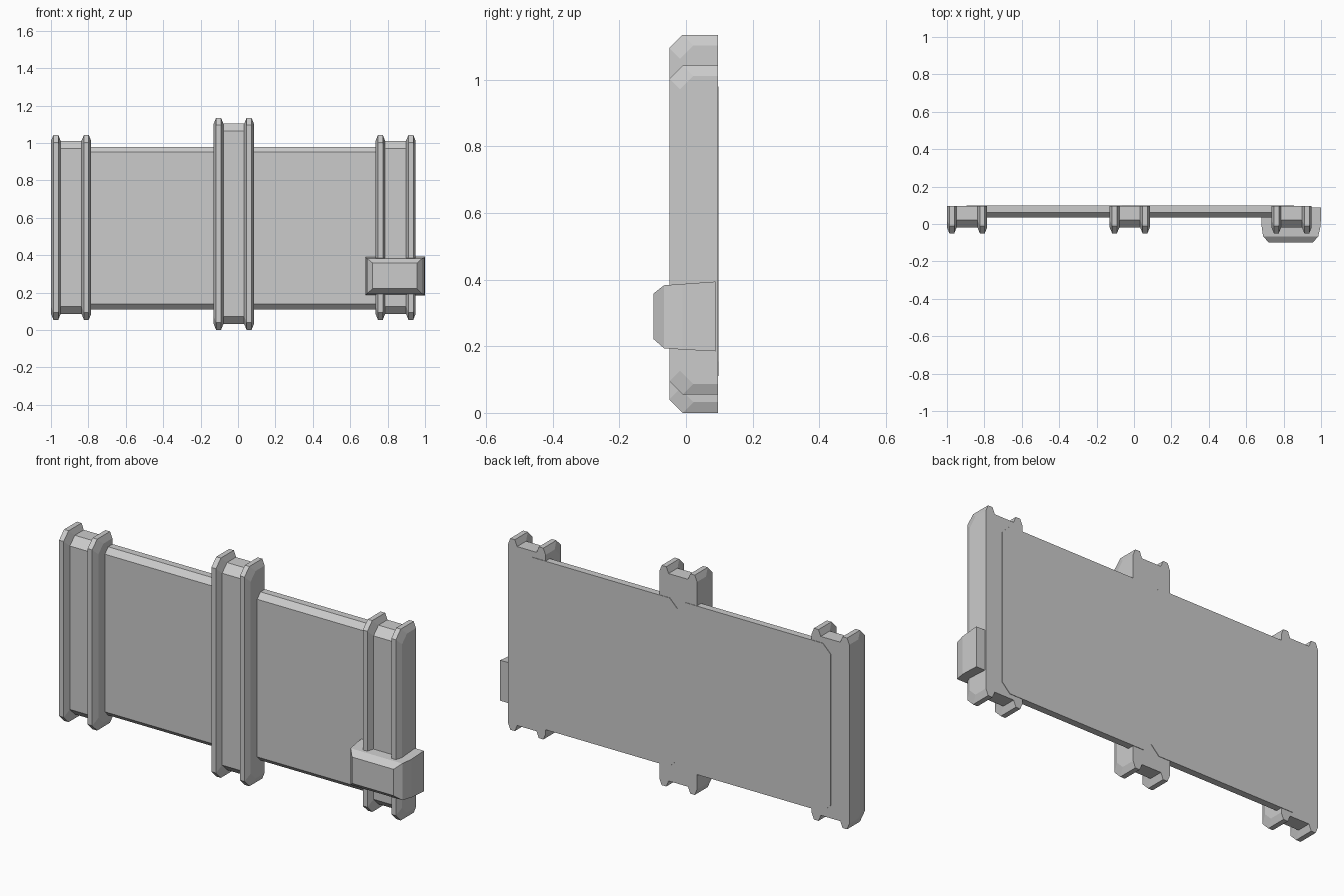
import bpy, bmesh

if "Cube" in bpy.data.objects:
    bpy.data.objects.remove(bpy.data.objects["Cube"])

BACK = 0.0955


def make(name, verts, faces):
    me = bpy.data.meshes.new(name)
    me.from_pydata(verts, [], faces)
    bm = bmesh.new()
    bm.from_mesh(me)
    bmesh.ops.recalc_face_normals(bm, faces=bm.faces)
    bm.to_mesh(me)
    bm.free()
    ob = bpy.data.objects.new(name, me)
    bpy.context.collection.objects.link(ob)
    return ob


def loft(name, rings, caps=True):
    # closed rings of equal size, skinned in order and capped
    n = len(rings[0])
    verts = [p for r in rings for p in r]
    faces = [(a * n + i, a * n + (i + 1) % n, (a + 1) * n + (i + 1) % n, (a + 1) * n + i)
             for a in range(len(rings) - 1) for i in range(n)]
    faces += [tuple(range(n)), tuple(range((len(rings) - 1) * n, len(rings) * n))]
    return make(name, verts, faces)


# Post: two raised ribs with a flat channel, wrapping over the top and bottom
def post(name, x0, x1, z0, z1):
    rib, tip, h, c = 0.052, 0.013, 0.032, 0.04
    left = [(0, 0), (tip, h), (rib - tip, h), (rib, 0)]
    w = x1 - x0
    section = left + [(w - u, d) for u, d in reversed(left)]
    verts = []
    for u, d in section:
        s = h - d
        f, b, t = -0.05 + s, z0 + s, z1 - s
        for y, z in ((BACK, b), (f + c, b), (f, b + c), (f, t - c), (f + c, t), (BACK, t)):
            verts.append((x0 + u, y, z))
    n = len(section)
    faces = [(a * 6 + i, a * 6 + i + 1, a * 6 + i + 7, a * 6 + i + 6)
             for a in range(n - 1) for i in range(5)]
    faces += [tuple(range(6)), tuple(range((n - 1) * 6, n * 6))]
    faces.append(tuple(a * 6 for a in range(n)) + tuple(a * 6 + 5 for a in reversed(range(n))))
    return make(name, verts, faces)


post("left_post", -1.0, -0.785, 0.055, 1.043)
post("middle_post", -0.13, 0.085, 0.0, 1.135)
post("right_post", 0.735, 0.95, 0.055, 1.043)


# Panels: thin slabs with clipped corners and a chamfered front edge
def octagon(x0, x1, z0, z1, c, y):
    return [(x0 + c, y, z0), (x1 - c, y, z0), (x1, y, z0 + c), (x1, y, z1 - c),
            (x1 - c, y, z1), (x0 + c, y, z1), (x0, y, z1 - c), (x0, y, z0 + c)]


for name, x0, x1 in (("left_panel", -0.895, -0.02), ("right_panel", -0.02, 0.855)):
    loft(name, [octagon(x0, x1, 0.11, 0.98, 0.045, 0.098),
                octagon(x0, x1, 0.11, 0.98, 0.045, 0.062),
                octagon(x0 + 0.028, x1 - 0.028, 0.138, 0.952, 0.035, 0.035)])


# Latch block clamped around the right post
def rect(x0, x1, z0, z1, y):
    return [(x0, y, z0), (x1, y, z0), (x1, y, z1), (x0, y, z1)]


loft("latch_block", [rect(0.68, 1.0, 0.185, 0.394, 0.088),
                     rect(0.682, 0.998, 0.19, 0.387, -0.01),
                     rect(0.69, 0.985, 0.194, 0.383, -0.066),
                     rect(0.72, 0.957, 0.222, 0.358, -0.098)])
